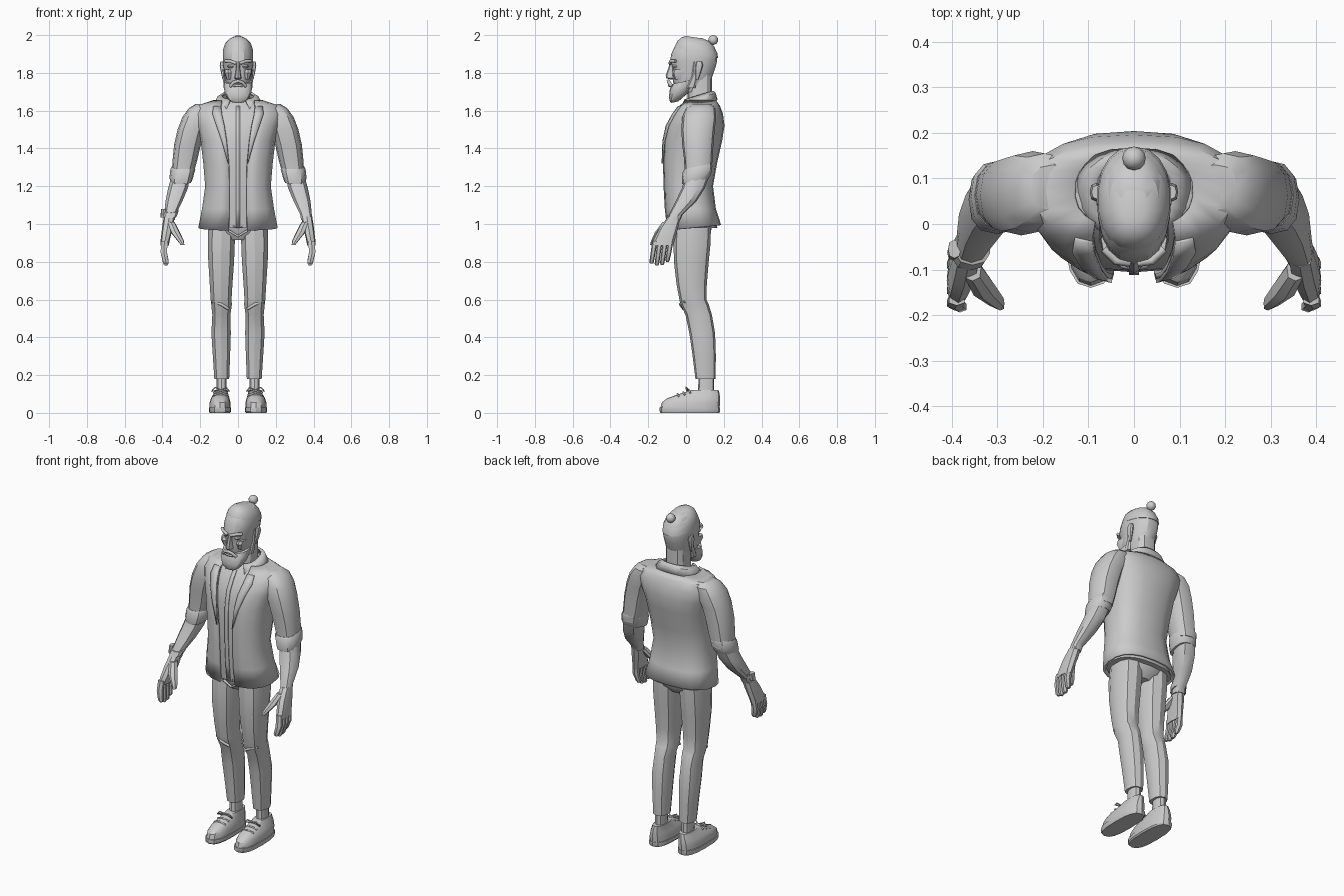
import bpy, bmesh, math
from mathutils import Vector

grey = bpy.data.materials.new("warm_grey")
grey.diffuse_color = (0.6, 0.6, 0.6, 1)


def finish(name, bm, mirror=False, thick=0, angle=32):
    bmesh.ops.recalc_face_normals(bm, faces=bm.faces)
    me = bpy.data.meshes.new(name)
    bm.to_mesh(me)
    bm.free()
    me.materials.append(grey)
    ob = bpy.data.objects.new(name, me)
    bpy.context.collection.objects.link(ob)
    bpy.ops.object.select_all(action='DESELECT')
    ob.select_set(True)
    bpy.context.view_layer.objects.active = ob
    bpy.ops.object.shade_smooth_by_angle(angle=math.radians(angle))
    if thick:
        s = ob.modifiers.new("thickness", 'SOLIDIFY')
        s.thickness, s.offset = thick, 0
    if mirror:
        ob.modifiers.new("mirror", 'MIRROR').use_mirror_merge = False
    return ob


def spow(v, p):
    return math.copysign(abs(v) ** p, v)


def loft(name, rings, n=10, p=0.8, mirror=False, slope=0, angle=32):
    """Closed skin over rings of (z, x0, x1, y0, y1)."""
    bm = bmesh.new()
    rows = []
    for z, x0, x1, y0, y1 in rings:
        cx, cy, rx, ry = (x0 + x1) / 2, (y0 + y1) / 2, (x1 - x0) / 2, (y1 - y0) / 2
        row = []
        for i in range(n):
            a = 2 * math.pi * i / n - math.pi / 2
            y = ry * spow(math.sin(a), p)
            row.append(bm.verts.new((cx + rx * spow(math.cos(a), p), cy + y, z + slope * y)))
        rows.append(row)
    for r, s in zip(rows, rows[1:]):
        for i in range(n):
            j = (i + 1) % n
            bm.faces.new((r[i], r[j], s[j], s[i]))
    bm.faces.new(rows[0])
    bm.faces.new(rows[-1])
    return finish(name, bm, mirror, angle=angle)


def sheet(name, rows, thick, mirror=False):
    """Thin cloth panel over rows of points."""
    bm = bmesh.new()
    vs = [[bm.verts.new(c) for c in row] for row in rows]
    for r, s in zip(vs, vs[1:]):
        for i in range(len(r) - 1):
            bm.faces.new((r[i], r[i + 1], s[i + 1], s[i]))
    return finish(name, bm, mirror, thick)


def open_ring(z, rx, y0, y1, gap, slope=0, n=19, p=0.8):
    """Ring left open at the front between x = -gap and x = gap."""
    cy, ry = (y0 + y1) / 2, (y1 - y0) / 2
    a0 = math.acos((gap / rx) ** (1 / p))
    row = []
    for i in range(n):
        a = -a0 + (math.pi + 2 * a0) * i / (n - 1)
        y = ry * spow(math.sin(a), p)
        row.append((rx * spow(math.cos(a), p), cy + y, z + slope * y))
    return row


def sym(rings):
    return [(z, -x, x, y0, y1) for z, x, y0, y1 in rings]


def tube(name, pts, r, mirror=False, n=6):
    cu = bpy.data.curves.new(name, 'CURVE')
    cu.dimensions, cu.bevel_depth, cu.bevel_resolution = '3D', r, 1
    cu.use_fill_caps = True
    s = cu.splines.new('POLY')
    s.points.add(len(pts) - 1)
    for q, c in zip(s.points, pts):
        q.co = (*c, 1)
    cu.materials.append(grey)
    ob = bpy.data.objects.new(name, cu)
    bpy.context.collection.objects.link(ob)
    if mirror:
        ob.modifiers.new("mirror", 'MIRROR')
    return ob


# Jacket body, open at the front
coat = [(0.98, .205, -.095, .18, .048), (1.08, .185, -.108, .152, .045), (1.2, .168, -.115, .137, .045),
        (1.32, .178, -.118, .158, .048), (1.44, .192, -.115, .185, .06), (1.52, .215, -.098, .198, .072),
        (1.58, .235, -.065, .19, .085), (1.622, .215, -.035, .175, .09), (1.65, .13, -.01, .155, .085)]
sheet("jacket", [open_ring(*c, slope=.1 if c[0] < 1 else 0) for c in coat], .012)

# Lapels folded back along the opening
lapel = []
for (z, rx, y0, y1, gap), w in zip(coat[3:8], (.004, .026, .042, .05, .04)):
    row = []
    for k in range(3):
        x = gap + w * k / 2
        s = (1 - (x / rx) ** 2.5) ** .4
        row.append((x, (y0 + y1) / 2 - (y1 - y0) / 2 * s - .009, z))
    lapel.append(row)
sheet("lapel", lapel, .009, mirror=True)

# Collar, higher at the nape
sheet("collar", [open_ring(1.625, .128, -.035, .162, .062, .3),
                 open_ring(1.66, .108, -.02, .152, .05, .35),
                 open_ring(1.678, .083, -.008, .142, .04, .3)], .012)

# Shirt and its button strip
loft("shirt", sym([(z, rx - .014, y0 + .012, y1 - .014) for z, rx, y0, y1, g in coat]), 20)
sheet("shirt_placket", [[(-.011, c[2] + .009, c[0]), (.011, c[2] + .009, c[0])] for c in coat[:8]], .006)

# Neck, head and hair
loft("neck", sym([(1.55, .075, -.005, .14), (1.66, .064, .008, .137), (1.8, .062, .01, .138)]), 12)
loft("head", sym([(1.70, .05, -.05, .09), (1.74, .064, -.066, .12), (1.79, .074, -.074, .143),
                  (1.835, .077, -.074, .158), (1.86, .08, -.085, .164), (1.90, .08, -.078, .165),
                  (1.94, .072, -.06, .15), (1.968, .055, -.037, .123), (1.984, .03, -.01, .085)]),
     18, .88, angle=25)
loft("hair", sym([(1.895, .0815, -.064, .17), (1.925, .079, -.058, .165), (1.955, .068, -.045, .145),
                  (1.977, .048, -.025, .115), (1.989, .024, .0, .08)]), 18, .9, slope=-.15)
bm = bmesh.new()
bmesh.ops.create_uvsphere(bm, u_segments=12, v_segments=8, radius=.026)
bmesh.ops.translate(bm, verts=bm.verts, vec=(0, .144, 1.974))
finish("hair_bun", bm, angle=60)

# Beard with side whiskers
loft("beard", sym([(1.645, .03, -.08, -.04), (1.66, .052, -.088, -.02), (1.69, .07, -.09, .02),
                   (1.73, .077, -.085, .05), (1.755, .075, -.07, .06)]), 14, .75, slope=.2)
loft("sideburn", [(1.72, .058, .078, -.0, .05), (1.78, .066, .08, .03, .06), (1.86, .07, .083, .04, .062)],
     6, mirror=True)
tube("moustache", [(-.042, -.075, 1.728), (-.022, -.09, 1.75), (0, -.094, 1.757),
                   (.022, -.09, 1.75), (.042, -.075, 1.728)], .009)
# Nose, lip, brows, eyes, ears
loft("nose", sym([(1.765, .01, -.085, -.06), (1.772, .02, -.104, -.05), (1.785, .016, -.108, -.05),
                  (1.83, .01, -.092, -.05), (1.862, .01, -.087, -.05)]), 8)
tube("lower_lip", [(-.024, -.083, 1.731), (0, -.091, 1.733), (.024, -.083, 1.731)], .006)
tube("brow", [(.01, -.085, 1.85), (.04, -.081, 1.862), (.066, -.055, 1.862)], .009, mirror=True)
loft("eye", [(1.826, .026, .05, -.068, -.05), (1.835, .02, .056, -.077, -.04), (1.843, .026, .05, -.072, -.05)],
     8, mirror=True)
loft("cheekbone", [(1.765, .035, .06, -.06, -.01), (1.80, .03, .074, -.073, .0), (1.818, .035, .072, -.066, .0)],
     8, mirror=True)
loft("ear", [(1.765, .07, .082, .05, .065), (1.80, .07, .09, .048, .078), (1.84, .07, .097, .05, .09),
             (1.86, .07, .093, .055, .085)], 8, mirror=True)

# Sleeves with rolled cuffs
loft("sleeve", [(1.635, .13, .225, .03, .13), (1.612, .13, .262, .0, .155), (1.565, .15, .295, -.02, .16),
                (1.5, .175, .32, -.025, .152), (1.42, .197, .338, -.02, .145), (1.34, .215, .346, -.01, .14),
                (1.27, .235, .35, -.008, .135)], 12, mirror=True)
loft("sleeve_cuff", [(1.225, .245, .358, -.02, .118), (1.245, .238, .363, -.022, .13),
                     (1.29, .226, .358, -.018, .14), (1.305, .23, .35, -.01, .135)],
     12, mirror=True, slope=.2)
# Forearms, hands, fingers, thumbs
loft("forearm", [(1.26, .25, .352, .0, .125), (1.19, .263, .372, -.022, .1), (1.12, .293, .386, -.055, .055),
                 (1.05, .328, .392, -.09, -.018), (1.02, .333, .395, -.1, -.03)], 10, mirror=True)
loft("palm", [(1.04, .335, .393, -.095, -.028), (.98, .345, .402, -.14, -.042), (.92, .36, .409, -.17, -.058),
              (.885, .367, .411, -.181, -.068)], 8, .7, mirror=True)
for i, tip in enumerate((.79, .78, .784, .80)):
    y = -.164 + .028 * i
    loft("finger_%d" % (i + 1), [(.91, .37, .408, y - .015, y + .013), (.85, .374, .412, y - .023, y + .003),
                                 (tip + .01, .366, .398, y - .03, y - .006), (tip, .372, .39, y - .026, y - .01)],
         6, mirror=True)
loft("thumb", [(1.01, .335, .375, -.125, -.075), (.955, .306, .356, -.165, -.115), (.91, .286, .32, -.185, -.15),
               (.89, .284, .304, -.19, -.165)], 7, mirror=True)
# Wristwatch on one arm
loft("watch_strap", [(1.045, -.4, -.322, -.102, -.018), (1.072, -.394, -.314, -.09, -.005)], 10, slope=.3)
loft("watch_case", [(1.035, -.41, -.385, -.08, -.045), (1.08, -.408, -.38, -.075, -.035)], 8)

# Trousers and belt
loft("hips", sym([(.915, .06, -.04, .1), (.95, .13, -.06, .13), (1.0, .16, -.07, .14), (1.1, .15, -.08, .12)]), 14)
loft("belt", sym([(.985, .163, -.078, .144), (1.015, .162, -.08, .144)]), 14)
tube("belt_buckle", [(-.022, -.08, .985), (.022, -.08, .985), (.022, -.08, 1.015), (-.022, -.08, 1.015),
                     (-.022, -.08, .985)], .005)
tube("fly_fold", [(-.05, -.066, .965), (0, -.062, .935), (.05, -.066, .965)], .007)
loft("trouser_leg", [(.99, .012, .16, -.06, .132), (.9, .014, .163, -.066, .13), (.8, .018, .16, -.064, .12),
                     (.68, .027, .152, -.05, .11), (.6, .032, .147, -.035, .108), (.575, .03, .144, -.03, .12),
                     (.52, .038, .138, -.003, .137), (.42, .036, .143, .018, .154), (.3, .04, .135, .035, .158),
                     (.18, .045, .127, .05, .156)], 10, mirror=True)
tube("knee_crease", [(.05, -.012, .55), (.09, -.03, .575), (.135, -.005, .59)], .008, mirror=True)

# Ankles, shoes, laces
loft("ankle", [(.08, .058, .116, .06, .15), (.2, .06, .115, .068, .148)], 10, mirror=True)
loft("shoe_sole", [(0, .042, .15, -.135, .176), (.008, .036, .154, -.14, .18), (.028, .036, .154, -.14, .18)],
     16, .75, mirror=True)
loft("shoe_upper", [(.026, .04, .15, -.136, .178), (.055, .04, .15, -.128, .18), (.078, .045, .143, -.1, .18),
                    (.1, .052, .13, -.035, .178), (.122, .055, .12, .03, .172)], 16, .8, mirror=True)
for i in range(3):
    y, z = -.045 + .03 * i, .1 + .01 * i
    tube("lace_%d" % (i + 1), [(.055, y + .008, z - .014), (.092, y, z), (.13, y + .008, z - .014)],
         .005, mirror=True)
tube("lace_bow", [(.09, .015, .122), (.062, .0, .135), (.045, .005, .115), (.09, .015, .122), (.122, .0, .135),
                  (.14, .005, .115), (.09, .015, .122)], .004, mirror=True)
